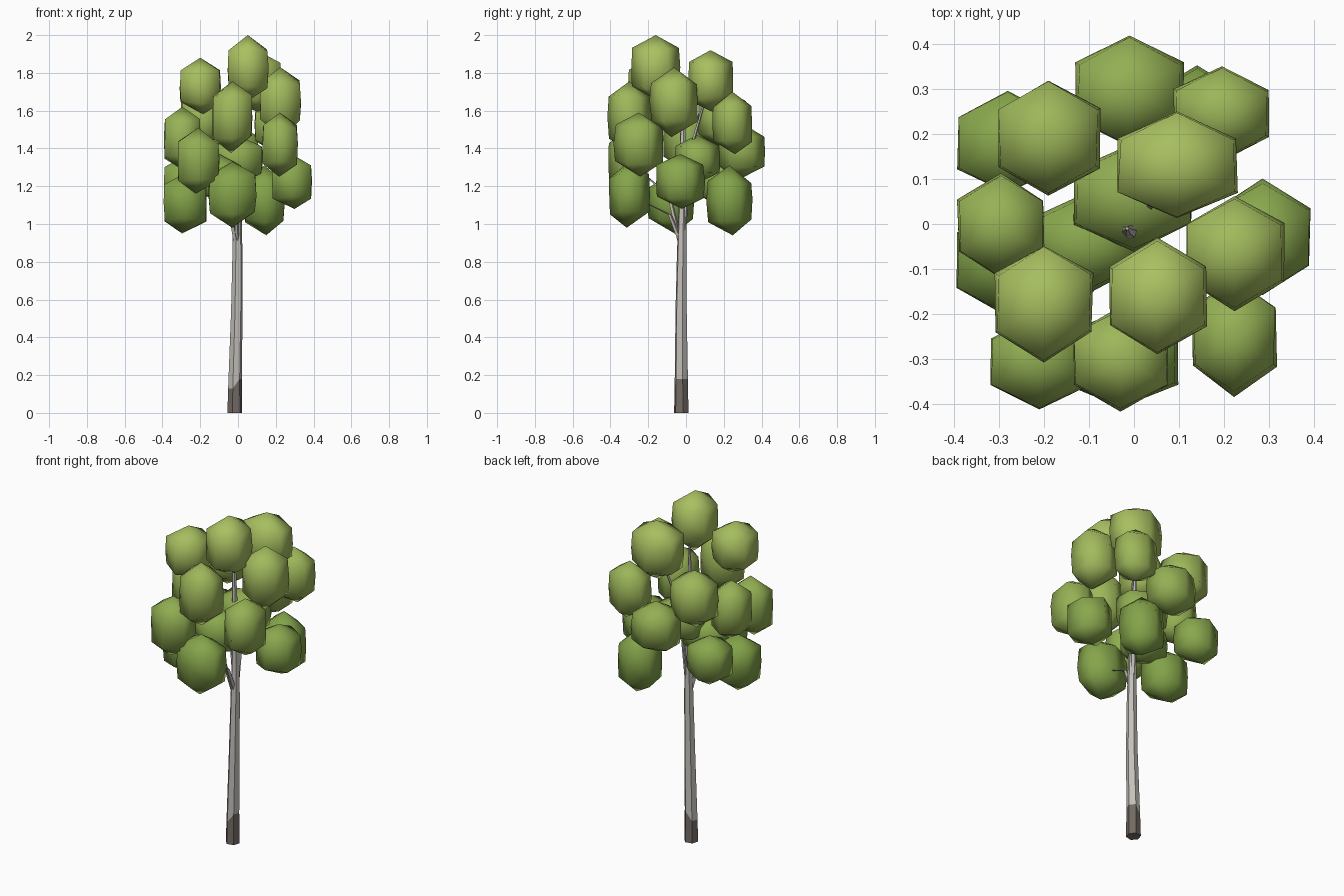
import bpy, bmesh, math, random

if "Cube" in bpy.data.objects:
    bpy.data.objects.remove(bpy.data.objects["Cube"])

random.seed(4)


def material(name, rgb):
    m = bpy.data.materials.new(name)
    m.diffuse_color = (*rgb, 1)
    m.use_nodes = True
    m.node_tree.nodes["Principled BSDF"].inputs["Base Color"].default_value = m.diffuse_color
    return m


def lerp(a, b, t):
    return tuple(p + (q - p) * t for p, q in zip(a, b))


def make_object(name, bm, mats, smooth=False):
    bmesh.ops.recalc_face_normals(bm, faces=bm.faces)
    me = bpy.data.meshes.new(name)
    bm.to_mesh(me)
    bm.free()
    for m in mats:
        me.materials.append(m)
    for p in me.polygons:
        p.use_smooth = smooth
    ob = bpy.data.objects.new(name, me)
    bpy.context.collection.objects.link(ob)
    return ob


def tube(name, path, sides, mats, dark_rings=0):
    """Closed tapered tube with level rings through (x, y, z, radius) points."""
    bm = bmesh.new()
    rings = []
    for x, y, z, r in path:
        ring = []
        for k in range(sides):
            a = 2 * math.pi * (k + 0.2) / sides
            ring.append(bm.verts.new((x + r * math.cos(a), y + r * math.sin(a), z)))
        rings.append(ring)
    for i, (lo, hi) in enumerate(zip(rings, rings[1:])):
        for k in range(sides):
            j = (k + 1) % sides
            f = bm.faces.new((lo[k], lo[j], hi[j], hi[k]))
            f.material_index = 1 if i < dark_rings else 0
    if dark_rings:
        # uneven top edge of the dark bark
        for vert in rings[dark_rings]:
            if vert.co.x < path[0][0] - 0.01:
                vert.co.z -= 0.05
    bm.faces.new(rings[0]).material_index = 1 if dark_rings else 0
    bm.faces.new(rings[-1])
    return make_object(name, bm, mats)


def leaf_clump(name, x, y, z, hx, hy, hz, mat):
    """Six-sided pointed barrel, slightly irregular."""
    bm = bmesh.new()
    top = bm.verts.new((x, y, z + hz))
    bottom = bm.verts.new((x + random.uniform(-.02, .02), y + random.uniform(-.02, .02), z - hz))
    rings = []
    for level, r in ((0.56, 0.96), (0.0, 1.0), (-0.56, 0.96)):
        ring = []
        for k in range(6):
            a = math.pi / 2 + k * math.pi / 3
            s = r * random.uniform(0.97, 1.03)
            ring.append(bm.verts.new((x + hx / 0.866 * s * math.cos(a),
                                      y + hy * s * math.sin(a),
                                      z + hz * (level + random.uniform(-.07, .07)))))
        rings.append(ring)
    for k in range(6):
        j = (k + 1) % 6
        bm.faces.new((top, rings[0][k], rings[0][j]))
        bm.faces.new((bottom, rings[-1][j], rings[-1][k]))
        for a, b in zip(rings, rings[1:]):
            bm.faces.new((a[k], b[k], b[j], a[j]))
    return make_object(name, bm, [mat], True)


bark = material("pale_bark", (0.55, 0.53, 0.49))
dark_bark = material("dark_bark", (0.17, 0.145, 0.125))

# Trunk with dark foot and thin leader through the crown
tube("trunk", [(-0.017, -0.025, 0, 0.040), (-0.016, -0.025, 0.18, 0.037),
               (-0.006, -0.026, 0.55, 0.031), (-0.003, -0.022, 0.85, 0.027),
               (-0.003, -0.018, 1.10, 0.022), (-0.008, -0.018, 1.40, 0.016),
               (-0.015, -0.015, 1.60, 0.012), (-0.015, -0.010, 1.76, 0.004)],
     6, [bark, dark_bark], 1)

# Leaf clumps: centre x, y, z and half sizes x, y, z
clumps = [
    (-.01, .295, 1.385, .118, .125, .15), (.195, .245, 1.535, .105, .105, .165),
    (.095, .13, 1.755, .133, .12, .165), (-.19, .19, 1.56, .112, .13, .165),
    (-.295, -.005, 1.45, .095, .115, .17), (-.20, -.175, 1.73, .107, .13, .15),
    (.052, -.16, 1.825, .107, .13, .175), (.223, -.063, 1.645, .108, .127, .185),
    (-.03, -.30, 1.565, .105, .115, .19), (-.21, -.305, 1.335, .11, .105, .175),
    (.222, -.25, 1.42, .093, .13, .17), (.285, -.03, 1.225, .105, .127, .145),
    (-.03, -.30, 1.155, .125, .11, .175), (-.28, -.08, 1.11, .115, .125, .16),
    (-.28, .18, 1.22, .11, .115, .14), (.14, .23, 1.125, .105, .12, .185),
    (0, .06, 1.34, .13, .12, .13), (-.10, -.04, 1.24, .12, .11, .13),
]
for i, c in enumerate(clumps):
    t = min(1, max(0, (c[2] - 1.1) / 0.7))
    leaf = material(f"leaf_{i + 1}", lerp((0.22, 0.36, 0.065), (0.40, 0.53, 0.12), t))
    leaf_clump(f"leaf_clump_{i + 1}", *c, leaf)

# Steep branches hugging the trunk, then reaching into some clumps
for n, i in enumerate((2, 9, 12, 16, 17)):
    x, y, z = clumps[i][:3]
    start = 0.83 + 0.03 * n
    mid = start + (z - start) * 0.6
    tube(f"branch_{n + 1}", [(-0.004, -0.022, start, 0.014),
                             (x * 0.25, y * 0.25 - 0.01, mid, 0.010), (x, y, z, 0.004)],
         4, [bark])
